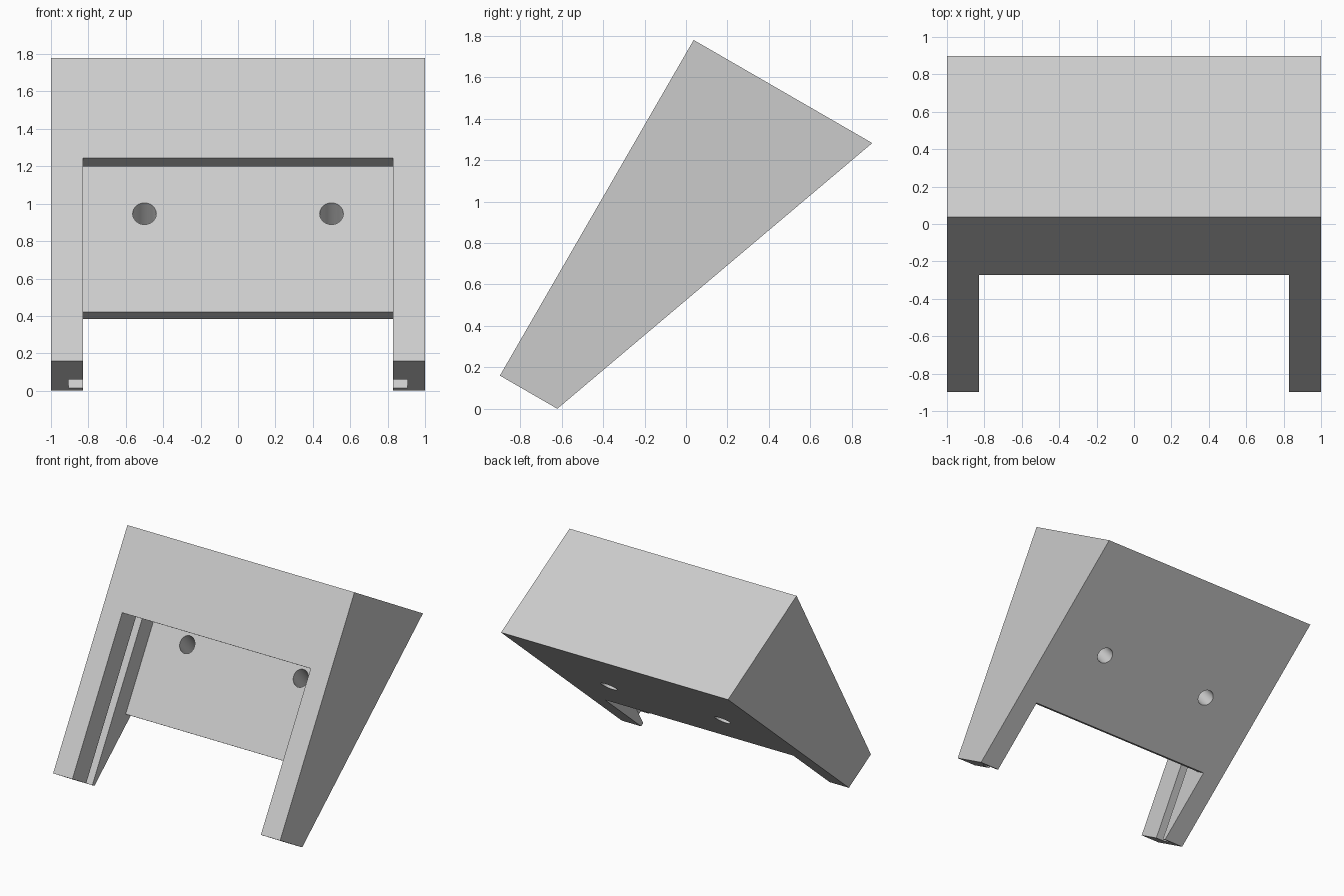
import bpy, bmesh, math
from mathutils import Vector

cube = bpy.data.objects.get("Cube")
if cube:
    bpy.data.objects.remove(cube, do_unlink=True)

grey = bpy.data.materials.new("light_grey")
grey.use_nodes = True
colour = (0.6, 0.6, 0.6, 1)
grey.diffuse_color = colour
grey.node_tree.nodes["Principled BSDF"].inputs["Base Color"].default_value = colour

# Profiles use (distance up the sloping front, depth behind it)
ORIGIN = Vector((0, -0.898, 0.16))
UP = Vector((0, 0.5, math.sqrt(0.75)))
INTO = Vector((0, math.sqrt(0.75), -0.5))


def prism(name, profile, half_width):
    """Extrude a side profile across x."""
    bm = bmesh.new()
    left, right = [
        [bm.verts.new(ORIGIN + UP * s + INTO * t + Vector((x, 0, 0))) for s, t in profile]
        for x in (half_width, -half_width)
    ]
    bm.faces.new(left)
    bm.faces.new(right)
    n = len(profile)
    for i in range(n):
        j = (i + 1) % n
        bm.faces.new((left[i], left[j], right[j], right[i]))
    bmesh.ops.recalc_face_normals(bm, faces=bm.faces)
    mesh = bpy.data.meshes.new(name)
    bm.to_mesh(mesh)
    bm.free()
    mesh.materials.append(grey)
    obj = bpy.data.objects.new(name, mesh)
    bpy.context.collection.objects.link(obj)
    return obj


# Wedge body, thick at the top and thin at the feet
body = prism("wedge_bracket", [(0, 0), (1.87, 0), (1.87, 0.995), (0, 0.32)], 1)

# Front recess, open between the two legs, with an undercut upper lip
recess = prism("recess_cutter", [(-0.2, -0.1), (1.253, -0.1), (1.253, 0.09), (1.613, 0.45),
                                 (0.561, 0.45), (0.561, 1), (-0.2, 1)], 0.83)

# Sliding groove in the inner side of each leg
groove = prism("groove_cutter", [(-0.2, 0.2), (1.363, 0.2), (1.453, 0.29), (-0.2, 0.29)], 0.905)
cutters = [recess, groove]

# Screw holes square to the back face
front_end = Vector((0, 0.073, 0.95))
axis = (Vector((0, 0.252, 0.741)) - front_end).normalized()
for x in (-0.5, 0.5):
    bpy.ops.mesh.primitive_cylinder_add(
        vertices=48, radius=0.063, depth=0.5,
        location=front_end + axis * 0.15 + Vector((x, 0, 0)),
        rotation=axis.to_track_quat("Z", "Y").to_euler())
    hole = bpy.context.object
    hole.name = "screw_hole_cutter"
    hole.data.materials.append(grey)
    cutters.append(hole)

# Cut everything out, then drop the cutters
bpy.ops.object.select_all(action="DESELECT")
bpy.context.view_layer.objects.active = body
body.select_set(True)
for cutter in cutters:
    cutter.hide_render = True
    mod = body.modifiers.new("cut", "BOOLEAN")
    mod.operation = "DIFFERENCE"
    mod.solver = "EXACT"
    mod.object = cutter
    bpy.ops.object.modifier_apply(modifier=mod.name)
    bpy.data.objects.remove(cutter, do_unlink=True)

bpy.ops.object.shade_smooth_by_angle(angle=math.radians(30))
